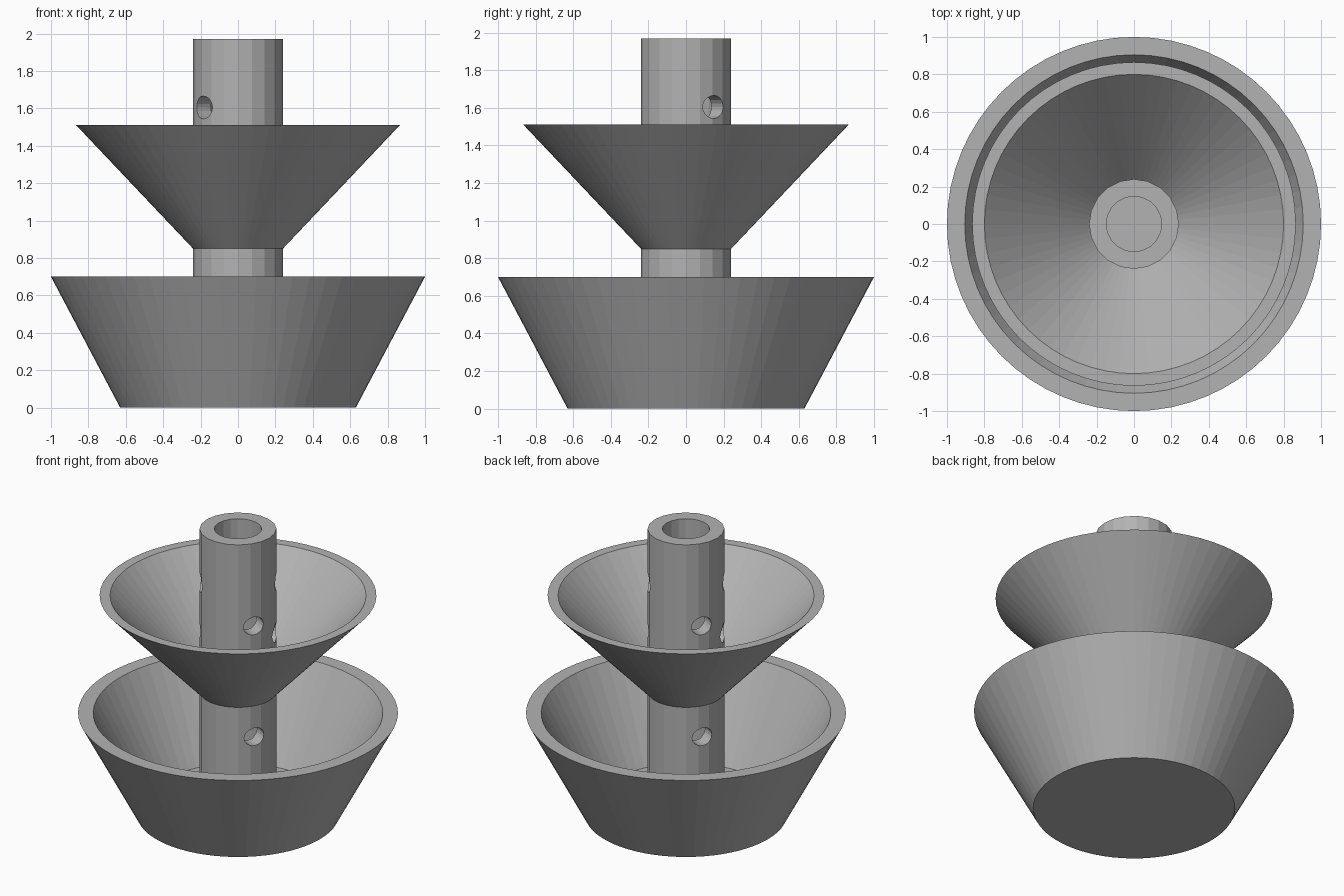
import bpy
import bmesh
from math import radians, cos, sin, tau
from mathutils import Matrix

cube = bpy.data.objects.get("Cube")
if cube:
    bpy.data.objects.remove(cube, do_unlink=True)

stone = bpy.data.materials.new("grey_stone")
stone.use_nodes = True
GREY = (0.45, 0.45, 0.45, 1)
stone.diffuse_color = GREY
stone.node_tree.nodes["Principled BSDF"].inputs["Base Color"].default_value = GREY


def make_object(name, bm):
    bmesh.ops.recalc_face_normals(bm, faces=bm.faces)
    mesh = bpy.data.meshes.new(name)
    bm.to_mesh(mesh)
    bm.free()
    mesh.materials.append(stone)
    obj = bpy.data.objects.new(name, mesh)
    bpy.context.collection.objects.link(obj)
    return obj


def lathe(name, profile, sides, closed=False):
    """Turn a (radius, height) profile around z; open profiles get end caps."""
    bm = bmesh.new()
    rings = [[bm.verts.new((r * cos(tau * i / sides), r * sin(tau * i / sides), z))
              for i in range(sides)] for r, z in profile]
    pairs = list(zip(rings, rings[1:]))
    if closed:
        pairs.append((rings[-1], rings[0]))
    else:
        bm.faces.new(rings[0])
        bm.faces.new(rings[-1])
    for low, high in pairs:
        for i in range(sides):
            j = (i + 1) % sides
            bm.faces.new((low[i], low[j], high[j], high[i]))
    return make_object(name, bm)


# Lower basin with a solid floor
lathe("lower_basin", [(0.63, 0), (1.0, 0.70), (0.905, 0.70), (0.577, 0.08)], 64)

# Upper basin, a funnel around the column
lathe("upper_basin", [(0.22, 0.85), (0.24, 0.85), (0.865, 1.51),
                      (0.80, 1.51), (0.22, 0.90)], 64, closed=True)

# Hollow central column
column = lathe("column", [(0.24, 0.04), (0.24, 1.97), (0.148, 1.97), (0.148, 0.08)], 20)

# Water holes drilled straight through the column: (direction, height)
holes = [(38.7, 1.605), (-30, 1.40), (26, 1.27), (-29, 0.635), (50, 0.54)]
for angle, height in holes:
    bm = bmesh.new()
    bmesh.ops.create_cone(bm, cap_ends=True, segments=20, radius1=0.061,
                          radius2=0.061, depth=0.8)
    place = (Matrix.Translation((0, 0, height)) @ Matrix.Rotation(radians(angle), 4, "Z")
             @ Matrix.Diagonal((1, 1.12, 1, 1)) @ Matrix.Rotation(radians(90), 4, "Y"))
    bm.transform(place)
    cutter = make_object("hole_cutter", bm)
    cutter.hide_render = True
    cut = column.modifiers.new("water_hole", "BOOLEAN")
    cut.operation = "DIFFERENCE"
    cut.solver = "EXACT"
    cut.object = cutter
    bpy.context.view_layer.objects.active = column
    bpy.ops.object.modifier_apply(modifier=cut.name)
    bpy.data.objects.remove(cutter, do_unlink=True)
